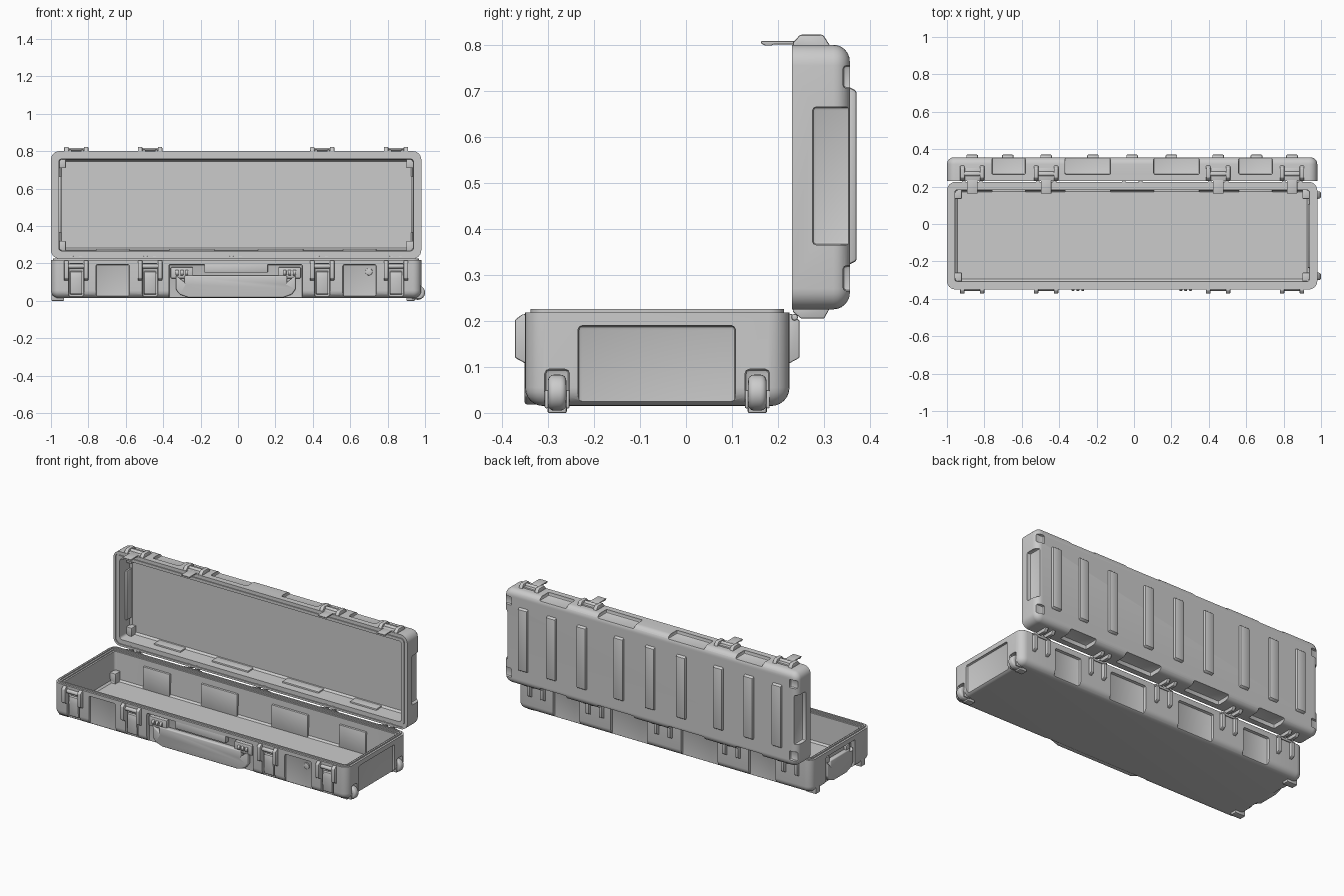
import bpy, bmesh
from math import sin, cos, pi, radians
from mathutils import Matrix

if "Cube" in bpy.data.objects:
    bpy.data.objects.remove(bpy.data.objects["Cube"])

CX = -0.01
LATCH_X = [-0.865, -0.47, 0.45, 0.845]
HINGE_X = [-0.865, -0.47, CX, 0.45, 0.845]
POCKETS = [(-0.76, -0.58), (-0.37, -0.125), (0.105, 0.35), (0.56, 0.74)]


def finish(name, bm, bevel=0, segs=2, cutter=None):
    bmesh.ops.recalc_face_normals(bm, faces=bm.faces[:])
    me = bpy.data.meshes.new(name)
    bm.to_mesh(me)
    bm.free()
    ob = bpy.data.objects.new(name, me)
    bpy.context.collection.objects.link(ob)
    bpy.ops.object.select_all(action='DESELECT')
    bpy.context.view_layer.objects.active = ob
    ob.select_set(True)
    if bevel:
        m = ob.modifiers.new("bevel", 'BEVEL')
        m.width, m.segments, m.limit_method = bevel, segs, 'ANGLE'
        bpy.ops.object.modifier_apply(modifier=m.name)
    if cutter:
        m = ob.modifiers.new("cut", 'BOOLEAN')
        m.operation, m.solver, m.object = 'DIFFERENCE', 'EXACT', cutter
        bpy.ops.object.modifier_apply(modifier=m.name)
        bpy.data.objects.remove(cutter)
    bpy.ops.object.shade_smooth_by_angle(angle=radians(32))
    return ob


def prism(bm, pts, a, b, axis='x'):
    """Extrude a 2D outline from a to b along an axis."""
    put = {'x': lambda p, t: (t, p[0], p[1]),
           'y': lambda p, t: (p[0], t, p[1])}[axis]
    lo = [bm.verts.new(put(p, a)) for p in pts]
    hi = [bm.verts.new(put(p, b)) for p in pts]
    bm.faces.new(lo)
    bm.faces.new(hi[::-1])
    n = len(pts)
    for i in range(n):
        bm.faces.new((lo[i], hi[i], hi[(i + 1) % n], lo[(i + 1) % n]))


def box(bm, x, y, z):
    prism(bm, [(y[0], z[0]), (y[1], z[0]), (y[1], z[1]), (y[0], z[1])], *x)


def cyl(bm, c, r, depth, axis='X'):
    rot = Matrix.Rotation(pi / 2, 4, 'Y' if axis == 'X' else 'X')
    bmesh.ops.create_cone(bm, cap_ends=True, segments=32, radius1=r, radius2=r,
                          depth=depth, matrix=Matrix.Translation(c) @ rot)


def shell(u, v, profile, put, r=0.045, n=6):
    """Open tub: rounded rectangles stacked along an (inset, height) profile."""
    bm = bmesh.new()
    rings = []
    for inset, h in profile:
        rad = max(r - inset, 0.015 if inset > 0.041 else 0.006)
        ring = []
        for k, (su, sv) in enumerate([(1, 1), (0, 1), (0, 0), (1, 0)]):
            cu = u[1] - inset - rad if su else u[0] + inset + rad
            cv = v[1] - inset - rad if sv else v[0] + inset + rad
            for i in range(n + 1):
                a = (k + i / n) * pi / 2
                ring.append(bm.verts.new(put(cu + rad * cos(a), cv + rad * sin(a), h)))
        rings.append(ring)
    for A, B in zip(rings, rings[1:]):
        for i in range(len(A)):
            j = (i + 1) % len(A)
            bm.faces.new((A[i], A[j], B[j], B[i]))
    bm.faces.new(rings[0])
    bm.faces.new(rings[-1])
    return bm


def fillet(r, h, s):
    return [(r * (1 - sin(i * pi / 12)), h + s * r * (1 - cos(i * pi / 12))) for i in range(7)]


# base tub with moulded recesses
c = bmesh.new()
for x in (POCKETS[0], POCKETS[3]):
    box(c, x, (-0.5, -0.337), (-0.1, 0.195))
box(c, (-0.37, 0.345), (-0.5, -0.322), (-0.1, 0.195))
for x in LATCH_X:
    box(c, (x - 0.042, x + 0.042), (-0.5, -0.335), (-0.1, 0.2))
for x in POCKETS:
    box(c, x, (0.207, 0.5), (-0.1, 0.185))
box(c, (0.966, 1.2), (-0.235, 0.108), (-0.1, 0.19))
box(c, (-1.2, -0.972), (-0.2, 0.08), (-0.1, 0.19))
for y in (-0.28, 0.155):
    box(c, (0.946, 1.2), (y - 0.027, y + 0.027), (-0.1, 0.095))
cut = finish("base_cutter", c, 0.01)
cut.hide_render = True
prof = fillet(0.04, 0.015, 1) + [(0, 0.218), (0.012, 0.218), (0.012, 0.226), (0.022, 0.226),
                                 (0.022, 0.219), (0.032, 0.219), (0.032, 0.212), (0.042, 0.212),
                                 (0.045, 0.05), (0.055, 0.04)]
finish("base_shell", shell((-1, 0.98), (-0.35, 0.225), prof, lambda u, v, h: (u, v, h)), cutter=cut)

# lid shell standing upright
c = bmesh.new()
for x in POCKETS:
    box(c, x, (0.265, 0.5), (0.78, 0.95))
    box(c, x, (0.265, 0.5), (0.1, 0.25))
box(c, (0.956, 1.2), (0.275, 0.5), (0.365, 0.665))
box(c, (-1.2, -0.976), (0.275, 0.5), (0.365, 0.665))
for x in ((-1.2, -0.945), (0.925, 1.2)):
    for z in ((0.265, 0.32), (0.705, 0.755)):
        box(c, x, (0.341, 0.5), z)
cut = finish("lid_cutter", c, 0.008)
cut.hide_render = True
prof = fillet(0.036, 0.356, -1) + [(0, 0.23), (0.012, 0.23), (0.012, 0.236), (0.024, 0.236),
                                   (0.024, 0.23), (0.042, 0.23), (0.046, 0.32), (0.056, 0.332)]
finish("lid_shell", shell((-1, 0.98), (0.225, 0.80), prof, lambda u, v, h: (u, h, v)), cutter=cut)

# raised ribs on the lid
bm = bmesh.new()
for d in (-0.855, -0.665, -0.46, -0.21, 0, 0.21, 0.46, 0.665, 0.855):
    prism(bm, [(0.35, 0.32), (0.371, 0.33), (0.371, 0.7), (0.35, 0.71)], CX + d - 0.031, CX + d + 0.031)
finish("lid_ribs", bm, 0.006)

# latch guards and catches on the base
guards, catches = bmesh.new(), bmesh.new()
for x in LATCH_X:
    for s in (-0.053, 0.053):
        prism(guards, [(-0.33, 0.212), (-0.355, 0.215), (-0.372, 0.202), (-0.372, 0.12), (-0.35, 0.108),
                       (-0.33, 0.108)], x + s - 0.012, x + s + 0.012)
    cyl(catches, (x, -0.345, 0.185), 0.012, 0.1)
    prism(catches, [(-0.33, 0.16), (-0.346, 0.155), (-0.35, 0.12), (-0.346, 0.04), (-0.33, 0.03)],
          x - 0.032, x + 0.032)
finish("latch_guards", guards, 0.004)
finish("latch_catches", catches, 0.003)

# latch guards and swinging hooks on the lid
guards, hooks = bmesh.new(), bmesh.new()
for x in LATCH_X:
    for s in (-0.053, 0.053):
        prism(guards, [(0.232, 0.79), (0.232, 0.804), (0.248, 0.822), (0.298, 0.822), (0.313, 0.798),
                       (0.313, 0.79)], x + s - 0.012, x + s + 0.012)
    cyl(hooks, (x, 0.268, 0.806), 0.012, 0.1)
    box(hooks, (x - 0.04, x + 0.04), (0.232, 0.3), (0.79, 0.808))
    prism(hooks, [(0.25, 0.801), (0.25, 0.808), (0.163, 0.808), (0.163, 0.803), (0.173, 0.798),
                  (0.186, 0.798), (0.19, 0.801)], x - 0.028, x + 0.028)
finish("lid_latch_guards", guards, 0.004)
finish("lid_latch_hooks", hooks, 0.002)

# hinges along the back
hinge = bmesh.new()
for x in HINGE_X:
    for s in (-0.045, 0.045):
        prism(hinge, [(0.21, 0.212), (0.23, 0.215), (0.247, 0.2), (0.247, 0.12), (0.225, 0.108),
                      (0.21, 0.108)], x + s - 0.01, x + s + 0.01)
        i = s * 0.55
        prism(hinge, [(0.232, 0.24), (0.232, 0.22), (0.25, 0.205), (0.3, 0.205), (0.313, 0.228),
                      (0.31, 0.24)], x + i - 0.01, x + i + 0.01)
    cyl(hinge, (x, 0.236, 0.208), 0.007, 0.12)
finish("hinges", hinge, 0.003)


# carrying handles: U-shaped outlines
def u_shape(c, w, top, t):
    half = [(w, top), (w, 0.062), (w - 0.02, 0.034), (w - 0.065, 0.018)]
    inner = [(w - t - 0.05, 0.062), (w - t, 0.082), (w - t, top)]
    right = [(c + a, z) for a, z in half]
    left = [(c - a, z) for a, z in half[::-1]]
    return right + left + [(c - a, z) for a, z in inner] + [(c + a, z) for a, z in inner[::-1]]


bm = bmesh.new()
prism(bm, u_shape(-0.012, 0.32, 0.135, 0.045), -0.351, -0.32, 'y')
finish("front_handle", bm, 0.007, 3)
bm = bmesh.new()
prism(bm, u_shape(-0.062, 0.125, 0.15, 0.03), -0.998, -0.968)
finish("side_handle", bm, 0.007, 3)

# handle mounts, centre panel and combination dials
mount, dials = bmesh.new(), bmesh.new()
box(mount, (-0.18, 0.16), (-0.348, -0.31), (0.15, 0.2))
for x in (-0.3, 0.276):
    box(mount, (x - 0.06, x + 0.06), (-0.345, -0.31), (0.12, 0.18))
    for i in (-1, 0, 1):
        cyl(dials, (x + i * 0.026, -0.343, 0.15), 0.014, 0.016)
for s in (-0.16, 0.04):
    box(mount, (-0.99, -0.96), (s - 0.01, s + 0.03), (0.14, 0.175))
finish("handle_mounts", mount, 0.005)
finish("lock_dials", dials, 0.002)

# pressure valve
bm = bmesh.new()
cyl(bm, (0.70, -0.337, 0.155), 0.019, 0.014, 'Y')
finish("pressure_valve", bm, 0.003)

# wheels and feet
wheels, feet = bmesh.new(), bmesh.new()
for y in (-0.28, 0.155):
    cyl(wheels, (0.961, y, 0.044), 0.039, 0.04, 'Y')
    for s in (-0.023, 0.023):
        box(feet, (0.93, 0.978), (y + s - 0.004, y + s + 0.004), (0.01, 0.05))
    box(feet, (0.9, 0.945), (y - 0.02, y + 0.02), (0, 0.03))
    box(feet, (-0.998, -0.93), (y - 0.021, y + 0.021), (0, 0.05))
finish("wheels", wheels, 0.013, 4)
finish("feet", feet, 0.003)

# inside faces of the moulded recesses, and corner posts
bm = bmesh.new()
for x in POCKETS:
    box(bm, x, (0.17, 0.19), (0.035, 0.175))
    box(bm, x, (0.275, 0.34), (0.26, 0.278))
box(bm, (0.93, 0.945), (-0.235, 0.108), (0.035, 0.175))
for x in ((-0.962, -0.945), (0.925, 0.942)):
    box(bm, x, (0.28, 0.34), (0.365, 0.665))
for x in ((-0.96, -0.92), (0.9, 0.94)):
    for y in ((-0.31, -0.26), (0.135, 0.185)):
        box(bm, x, y, (0.035, 0.1))
    for z in ((0.265, 0.32), (0.71, 0.76)):
        box(bm, x, (0.29, 0.34), z)
finish("interior_bosses", bm, 0.004)
